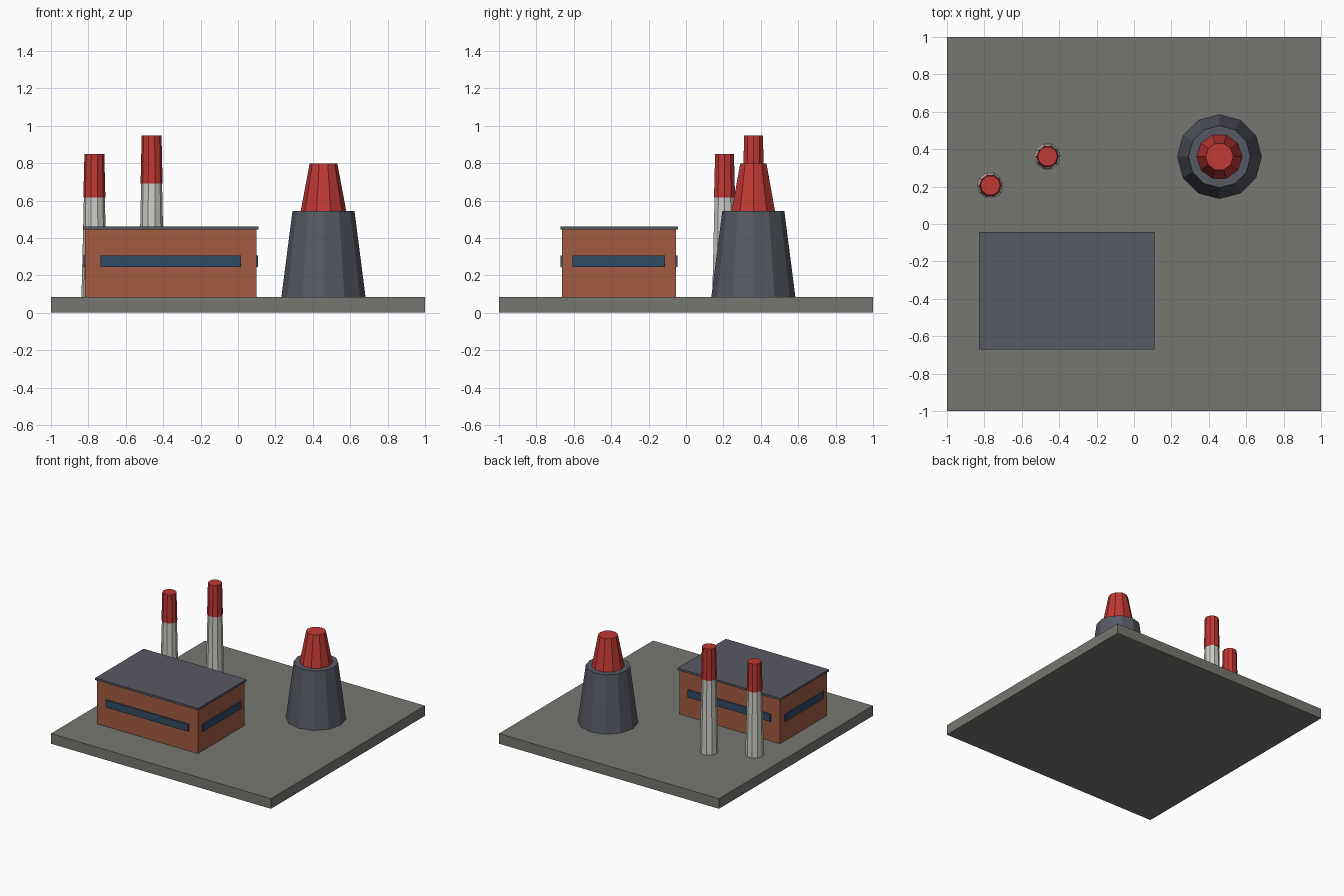
import bpy
from math import pi

if "Cube" in bpy.data.objects:
    bpy.data.objects.remove(bpy.data.objects["Cube"])


def material(name, rgb):
    m = bpy.data.materials.new(name)
    m.diffuse_color = (*rgb, 1)
    m.use_nodes = True
    m.node_tree.nodes["Principled BSDF"].inputs["Base Color"].default_value = m.diffuse_color
    return m


CONCRETE = material("concrete", (0.18, 0.18, 0.165))
BRICK = material("brick", (0.36, 0.105, 0.055))
SLATE = material("slate", (0.095, 0.1, 0.125))
GLASS = material("glass", (0.03, 0.07, 0.13))
RED = material("red_paint", (0.53, 0.04, 0.035))
WHITE = material("white_paint", (0.62, 0.62, 0.58))


def box(name, x, y, z, mat):
    """Box from (min, max) ranges on each axis."""
    bpy.ops.mesh.primitive_cube_add(size=1, location=[sum(r) / 2 for r in (x, y, z)])
    ob = bpy.context.object
    ob.name = name
    ob.scale = [r[1] - r[0] for r in (x, y, z)]
    bpy.ops.object.transform_apply(location=False, rotation=False, scale=True)
    ob.data.materials.append(mat)


def frustum(name, x, y, z0, z1, r0, r1, sides, mat):
    """Flat-sided tapered cylinder with a corner on the x axis."""
    bpy.ops.mesh.primitive_cone_add(vertices=sides, radius1=r0, radius2=r1, depth=z1 - z0,
                                    location=(x, y, (z0 + z1) / 2), rotation=(0, 0, pi / 2))
    ob = bpy.context.object
    ob.name = name
    ob.data.materials.append(mat)


# Ground slab
G = 0.083
box("ground_slab", (-1, 1), (-1, 1), (0, G), CONCRETE)

# Brick hall with overhanging roof
X0, X1, Y0, Y1 = -0.818, 0.099, -0.662, -0.054
box("hall_walls", (X0, X1), (Y0, Y1), (G, 0.446), BRICK)
box("hall_roof", (X0 - 0.01, X1 + 0.01), (Y0 - 0.01, Y1 + 0.01), (0.444, 0.461), SLATE)

# Window bands, slightly proud of all four walls
P, WZ = 0.009, (0.244, 0.305)
for name, y in (("front", Y0), ("back", Y1)):
    box(name + "_window", (-0.734, 0.016), (y - P, y + P), WZ, GLASS)
for name, x in (("left", X0), ("right", X1)):
    box(name + "_window", (x - P, x + P), (-0.608, -0.111), WZ, GLASS)

# Cooling tower with red upper cone
frustum("tower_body", 0.457, 0.36, G, 0.543, 0.225, 0.166, 12, SLATE)
frustum("tower_cone", 0.457, 0.36, 0.543, 0.797, 0.122, 0.074, 10, RED)

# Chimneys: white shaft, red top
for i, (x, y, join, top) in enumerate([(-0.768, 0.206, 0.617, 0.848),
                                       (-0.462, 0.361, 0.69, 0.948)], 1):
    frustum(f"chimney_{i}_shaft", x, y, G, join, 0.069, 0.056, 10, WHITE)
    frustum(f"chimney_{i}_top", x, y, join, top, 0.059, 0.053, 10, RED)
